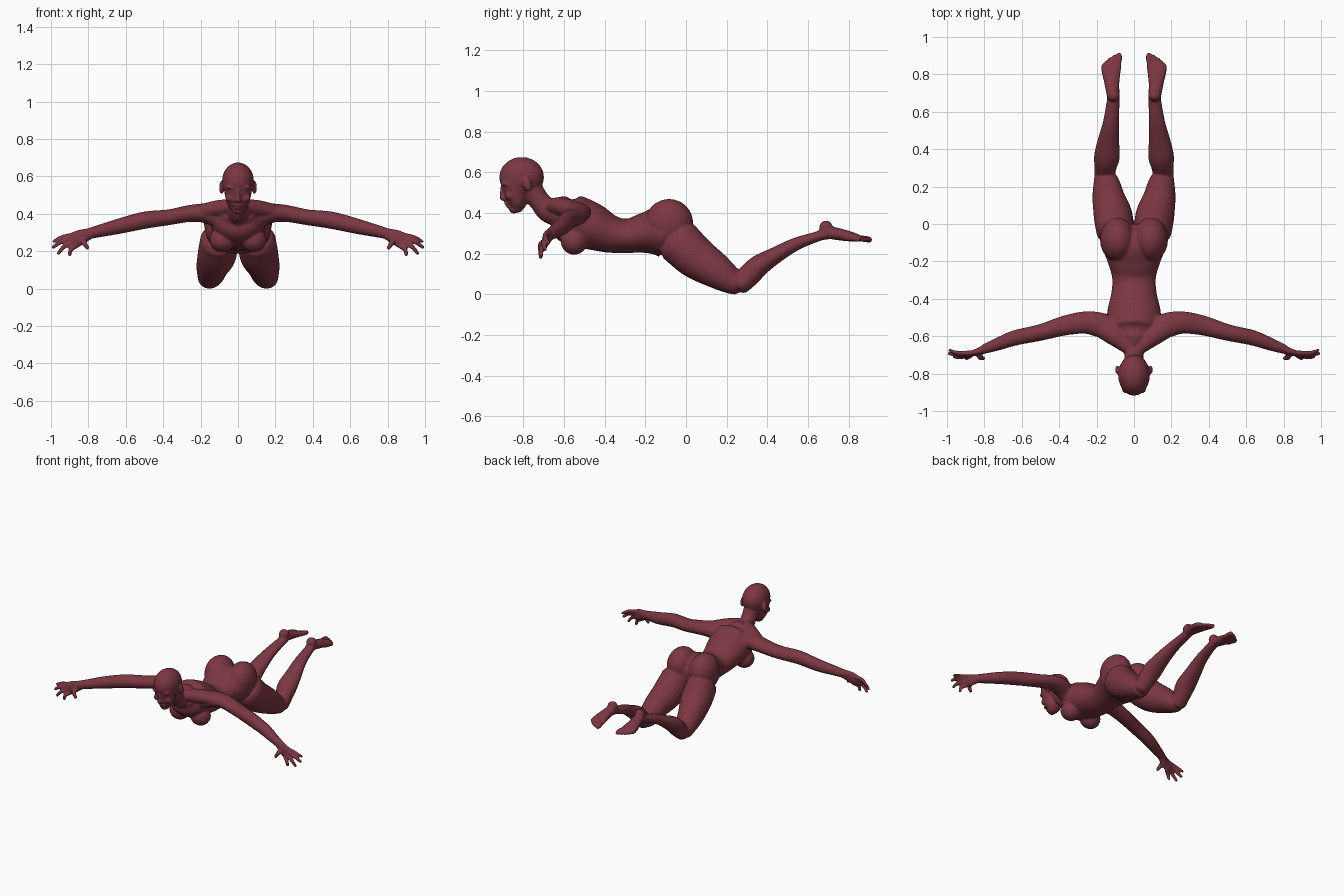
import bpy, bmesh, math
from mathutils import Vector, Matrix

bm = bmesh.new()
X, Y = Vector((1, 0, 0)), Vector((0, 1, 0))


def spline(pts, steps=5):
    """Catmull-Rom through (x, y, z, ra, rb) points."""
    p = [Vector(q) for q in pts]
    p = [p[0] * 2 - p[1]] + p + [p[-1] * 2 - p[-2]]
    out = []
    for i in range(1, len(p) - 2):
        a, b, c, d = p[i - 1:i + 3]
        for s in range(steps):
            t = s / steps
            out.append(0.5 * (2 * b + (c - a) * t + (2 * a - 5 * b + 4 * c - d) * t * t
                              + (3 * b - a - 3 * c + d) * t ** 3))
    return out + [p[-2]]


def loft(pts, side, mirror=False, n=24, dome=0.6):
    """Elliptical tube with domed ends; ra lies along side, rb across it."""
    q = spline(pts)
    cen = [Vector(v[:3]) for v in q]
    rings = []
    last = len(q) - 1
    for i, v in enumerate(q):
        t = (cen[min(i + 1, last)] - cen[max(i - 1, 0)]).normalized()
        b = t.cross(side).normalized()
        a = b.cross(t)
        ring = [(cen[i], a * v[3], b * v[4])]
        if i in (0, last):
            h = dome * min(v[3], v[4]) * (1 if i else -1)
            for ang in (30, 55, 78):
                r = math.radians(ang)
                ring.append((cen[i] + t * h * math.sin(r), a * v[3] * math.cos(r), b * v[4] * math.cos(r)))
            if i == 0:
                ring.reverse()
        rings += ring
    for s in ((1, -1) if mirror else (1,)):
        loops = []
        for c, a, b in rings:
            loop = []
            for k in range(n):
                w = c + a * math.cos(math.tau * k / n) + b * math.sin(math.tau * k / n)
                loop.append(bm.verts.new((w.x * s, w.y, w.z)))
            loops.append(loop)
        for l0, l1 in zip(loops, loops[1:]):
            for k in range(n):
                bm.faces.new((l0[k], l0[k - 1], l1[k - 1], l1[k]))
        bm.faces.new(loops[0])
        bm.faces.new(loops[-1])


def ball(c, r, mirror=False, tilt=0):
    for s in ((1, -1) if mirror else (1,)):
        m = (Matrix.Translation((c[0] * s, c[1], c[2])) @ Matrix.Rotation(math.radians(tilt), 4, 'X')
             @ Matrix.Diagonal((*r, 1)))
        bmesh.ops.create_uvsphere(bm, u_segments=24, v_segments=16, radius=1, matrix=m)


# torso, shoulder end to pelvis
loft([(0, -.62, .42, .105, .075), (0, -.57, .388, .14, .122), (0, -.47, .352, .143, .117),
      (0, -.375, .314, .122, .094), (0, -.287, .304, .117, .084), (0, -.20, .318, .142, .101),
      (0, -.12, .325, .172, .125), (0, -.07, .305, .165, .105)], X, n=40)
# buttocks and breasts
ball((.088, -.083, .368), (.094, .118, .117), True)
ball((.083, -.55, .277), (.07, .066, .066), True)
# neck and trapezius
loft([(0, -.60, .42, .08, .08), (0, -.675, .43, .056, .062), (0, -.72, .475, .05, .052),
      (0, -.765, .535, .055, .06)], X)
loft([(.02, -.67, .455, .035, .035), (.09, -.61, .447, .05, .045), (.18, -.55, .43, .055, .042)], Y, True)

# thighs
loft([(.102, -.035, .275, .1, .112), (.112, .045, .20, .104, .105), (.135, .135, .14, .088, .09),
      (.146, .21, .09, .073, .07), (.157, .25, .065, .06, .055)], X, True)
# lower legs
loft([(.157, .265, .063, .055, .05), (.152, .31, .11, .06, .056), (.145, .36, .158, .069, .053),
      (.137, .44, .208, .059, .041), (.123, .54, .263, .044, .032), (.112, .65, .302, .035, .025),
      (.11, .69, .315, .033, .03)], X, True)
# feet with soles up
ball((.11, .688, .345), (.035, .033, .034), True)
loft([(.11, .68, .325, .034, .032), (.118, .75, .312, .04, .03), (.122, .82, .298, .052, .023),
      (.12, .85, .292, .054, .017)], X, True)
for x, y, r in ((.08, .9, .016), (.106, .894, .012), (.128, .88, .012), (.147, .864, .011), (.164, .845, .011)):
    loft([(x * .8 + .024, y - .06, .292, r, r), (x, y - .02, .289, r, r), (x, y, .285, r, r)], X, True, 12, 1)

# arms
loft([(.10, -.565, .405, .06, .065), (.18, -.54, .42, .066, .052), (.26, -.527, .418, .06, .045),
      (.37, -.543, .398, .053, .042), (.50, -.58, .382, .044, .046), (.636, -.609, .35, .041, .041),
      (.73, -.643, .327, .034, .034), (.80, -.668, .31, .026, .029)], Y, True)
# palms
loft([(.79, -.666, .312, .024, .029), (.845, -.687, .29, .018, .042), (.885, -.695, .27, .014, .045)], Y, True)
# fingers, little to index, then thumb
for a, b, r in (((.88, -.688, .304), (.985, -.675, .268), .0115), ((.885, -.694, .285), (.988, -.692, .238), .0125),
                ((.885, -.698, .262), (.96, -.71, .206), .0125), ((.87, -.7, .242), (.9, -.714, .198), .0125),
                ((.825, -.692, .278), (.806, -.718, .236), .0145)):
    a, b = Vector(a), Vector(b)
    m = (a + b) / 2 + Vector((.008, -.008, .006))
    loft([(*a, r * 1.1, r * 1.1), (*m, r, r), (*b, r * .8, r * .8)], Y, True, 12, 1)

# skull and face
ball((0, -.808, .592), (.085, .11, .099))
loft([(0, -.835, .57, .078, .078), (0, -.835, .515, .07, .061), (0, -.83, .465, .056, .048),
      (0, -.833, .436, .036, .03)], X)
ball((0, -.846, .433), (.028, .024, .02))
# brows, cheeks, nose, lips, ears
ball((.034, -.887, .558), (.032, .02, .012), True)
ball((.03, -.884, .535), (.014, .014, .011), True)
ball((.043, -.866, .50), (.024, .024, .022), True)
loft([(0, -.9, .55, .012, .012), (0, -.901, .515, .011, .014), (0, -.901, .489, .016, .016)], X, False, 16, .8)
ball((.014, -.89, .486), (.01, .013, .009), True)
ball((0, -.879, .463), (.026, .014, .008))
ball((0, -.871, .447), (.022, .014, .008))
ball((.088, -.78, .557), (.013, .022, .036), True, 12)

bmesh.ops.recalc_face_normals(bm, faces=bm.faces[:])
mesh = bpy.data.meshes.new("human_figure")
bm.to_mesh(mesh)
bm.free()
fig = bpy.data.objects.new("human_figure", mesh)
bpy.context.collection.objects.link(fig)
bpy.context.view_layer.objects.active = fig
fig.select_set(True)

# fuse the parts into one smooth skin
rm = fig.modifiers.new("fuse", 'REMESH')
rm.mode = 'VOXEL'
rm.voxel_size = .0055
rm.use_smooth_shade = True
sm = fig.modifiers.new("soften", 'SMOOTH')
sm.factor = .5
sm.iterations = 7
for name in ("fuse", "soften"):
    bpy.ops.object.modifier_apply(modifier=name)
bpy.ops.object.shade_smooth()

# stand on the ground
low = min(v.co.z for v in fig.data.vertices)
fig.data.transform(Matrix.Translation((0, 0, -low)))

mat = bpy.data.materials.new("dark_red_skin")
mat.diffuse_color = (.2, .038, .055, 1)
fig.data.materials.clear()
fig.data.materials.append(mat)
